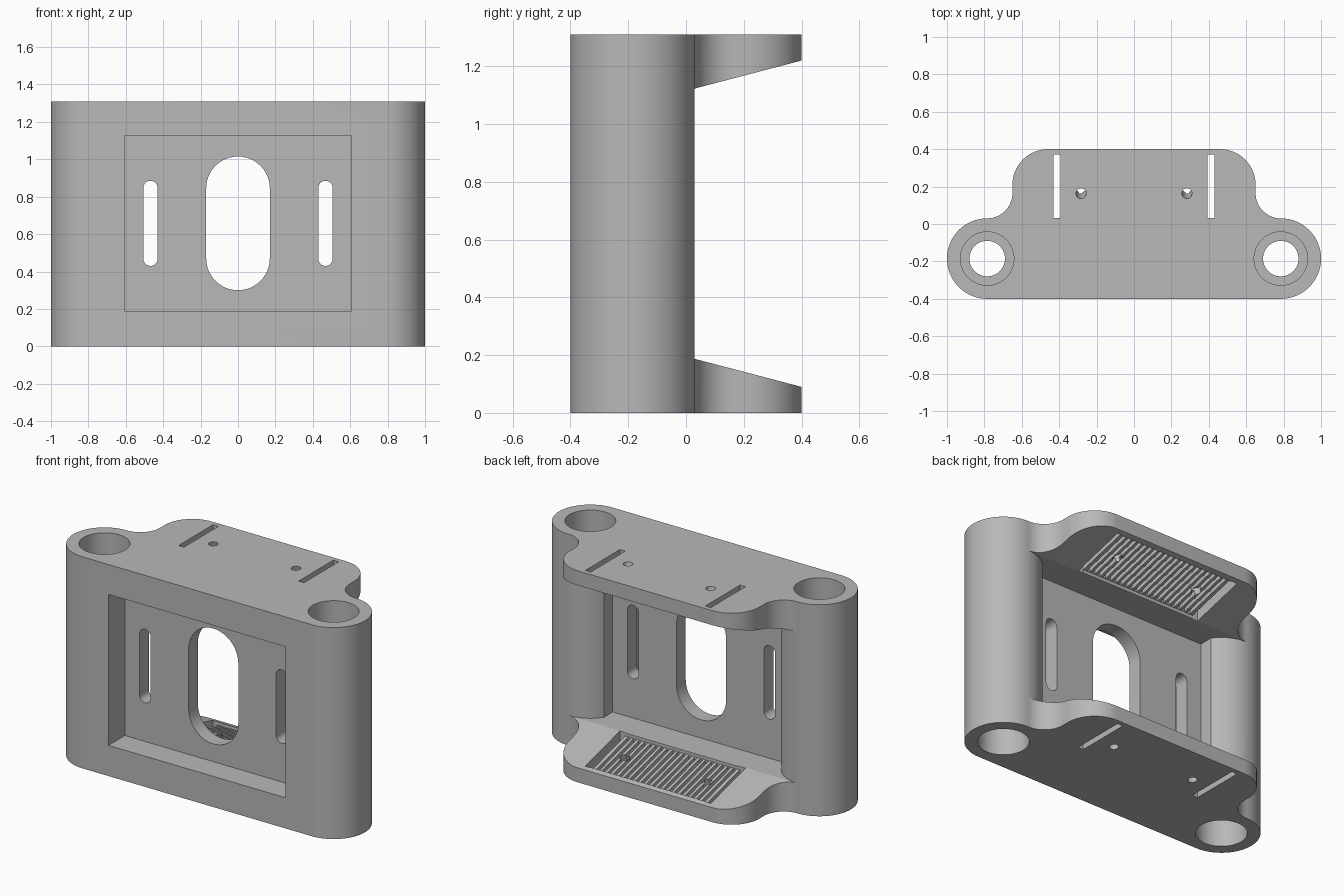
import bpy, bmesh, math
from mathutils import Matrix, Vector

cube = bpy.data.objects.get("Cube")
if cube:
    bpy.data.objects.remove(cube, do_unlink=True)

H = 1.31            # overall height
RAIL_X, RAIL_Y, RAIL_R = 0.785, -0.185, 0.215
EDGE = 0.03         # rear limit of the rails
LEDGE = 0.187       # shelf thickness at the rails
SLOPE = 0.262       # shelf taper

grey = bpy.data.materials.new("grey plastic")
grey.use_nodes = True
grey.diffuse_color = (0.48, 0.48, 0.48, 1)
grey.node_tree.nodes["Principled BSDF"].inputs["Base Color"].default_value = (0.48, 0.48, 0.48, 1)


def arc(cx, cy, r, a, b, n=24):
    angles = [math.radians(a + (b - a) * i / n) for i in range(n + 1)]
    return [(cx + r * math.cos(t), cy + r * math.sin(t)) for t in angles]


def mirrored(points):
    """Close a right-hand outline with its left-hand copy."""
    return points + [(-x, y) for x, y in reversed(points)]


def prism(bm, points, axis, lo, hi):
    """Extrude a closed outline along an axis."""
    place = {"x": lambda p, d: (d, p[0], p[1]),
             "y": lambda p, d: (p[0], d, p[1]),
             "z": lambda p, d: (p[0], p[1], d)}[axis]
    a = [bm.verts.new(place(p, lo)) for p in points]
    b = [bm.verts.new(place(p, hi)) for p in points]
    bm.faces.new(a)
    bm.faces.new(b)
    n = len(points)
    for i in range(n):
        j = (i + 1) % n
        bm.faces.new((a[i], a[j], b[j], b[i]))


def flip_copy(bm):
    """Repeat everything on the upper shelf."""
    dup = bmesh.ops.duplicate(bm, geom=bm.verts[:] + bm.edges[:] + bm.faces[:])
    for v in dup["geom"]:
        if isinstance(v, bmesh.types.BMVert):
            v.co.z = H - v.co.z


def make(name, bm):
    bmesh.ops.recalc_face_normals(bm, faces=bm.faces[:])
    me = bpy.data.meshes.new(name)
    bm.to_mesh(me)
    bm.free()
    me.materials.append(grey)
    ob = bpy.data.objects.new(name, me)
    bpy.context.collection.objects.link(ob)
    return ob


def cut(body, bm):
    tool = make("cutter", bm)
    tool.hide_render = True
    mod = body.modifiers.new("cut", "BOOLEAN")
    mod.operation, mod.solver, mod.object = "DIFFERENCE", "EXACT", tool
    bpy.context.view_layer.objects.active = body
    bpy.ops.object.modifier_apply(modifier=mod.name)
    bpy.data.objects.remove(tool, do_unlink=True)


def shelf(y, drop=0.0):
    return LEDGE - SLOPE * (y - EDGE) - drop


# Body: rounded rails with a rear shelf outline
outline = arc(RAIL_X, RAIL_Y, RAIL_R, -90, 90, 48)
outline += arc(RAIL_X, 0.165, 0.135, -90, -180)
outline += arc(0.46, 0.21, 0.19, 0, 90)
bm = bmesh.new()
prism(bm, mirrored(outline), "z", 0, H)
body = make("carriage_body", bm)

# Rear opening between the rails
inner = 0.607
start = math.degrees(math.acos((inner - RAIL_X) / RAIL_R))
bm = bmesh.new()
prism(bm, mirrored([(inner, -0.15)] + arc(RAIL_X, RAIL_Y, RAIL_R, start, 90)
                   + [(1.1, EDGE), (1.1, 0.6)]), "z", LEDGE, H - LEDGE)
cut(body, bm)

# Taper on both shelves
bm = bmesh.new()
prism(bm, [(EDGE, LEDGE), (0.5, shelf(0.5)), (0.5, H - shelf(0.5)),
           (EDGE, H - LEDGE)], "x", -1.2, 1.2)
cut(body, bm)

# Front pocket
bm = bmesh.new()
prism(bm, [(-inner, 0.19), (inner, 0.19), (inner, 1.125), (-inner, 1.125)], "y", -0.6, -0.24)
cut(body, bm)

# Central window and side slots through the wall
bm = bmesh.new()
for x, r, lo, hi in ((0, 0.17, 0.3, 1.015), (-0.468, 0.038, 0.43, 0.885),
                     (0.468, 0.038, 0.43, 0.885)):
    prism(bm, arc(x, hi - r, r, 0, 180) + arc(x, lo + r, r, 180, 360), "y", -0.5, 0.0)
cut(body, bm)

# Rail bores with a wider bearing seat at each end
bm = bmesh.new()
for s in (-1, 1):
    prism(bm, arc(s * RAIL_X, RAIL_Y, 0.143, 0, 360 - 7.5, 47), "z", -0.1, 0.46)
flip_copy(bm)
cut(body, bm)
bm = bmesh.new()
for s in (-1, 1):
    prism(bm, arc(s * RAIL_X, RAIL_Y, 0.095, 0, 360 - 7.5, 47), "z", -0.2, H + 0.2)
cut(body, bm)

# Shallow recess for the belt on each shelf
y0, y1 = 0.035, 0.368
bm = bmesh.new()
prism(bm, [(y0, shelf(y0, 0.02)), (y1, shelf(y1, 0.02)), (y1, 0.3), (y0, 0.3)], "x", -0.41, 0.41)
flip_copy(bm)
cut(body, bm)

# Belt teeth
bm = bmesh.new()
count, pitch = 20, 0.038
for i in range(count):
    x = (i - (count - 1) / 2) * pitch
    prism(bm, [(y0 + 0.002, shelf(y0, 0.05)), (y1 - 0.002, shelf(y1, 0.05)),
               (y1 - 0.002, 0.28), (y0 + 0.002, 0.28)], "x", x - 0.01, x + 0.01)
flip_copy(bm)
cut(body, bm)

# Belt slots through the shelves
bm = bmesh.new()
for s in (-1, 1):
    prism(bm, [(s * 0.393, 0.032), (s * 0.43, 0.032), (s * 0.43, 0.371), (s * 0.393, 0.371)],
          "z", -0.1, 0.4)
flip_copy(bm)
cut(body, bm)

# Screw holes square to the tapered faces
bm = bmesh.new()
tilt = Matrix.Rotation(-math.atan(SLOPE), 4, "X")
for s in (-1, 1):
    move = Matrix.Translation(Vector((s * 0.283, 0.163, 0)))
    bmesh.ops.create_cone(bm, cap_ends=True, segments=24, radius1=0.027, radius2=0.027,
                          depth=0.6, matrix=move @ tilt)
flip_copy(bm)
cut(body, bm)

# Smooth the round faces, keep the edges crisp
bpy.ops.object.select_all(action="DESELECT")
body.select_set(True)
bpy.context.view_layer.objects.active = body
bpy.ops.object.shade_smooth_by_angle(angle=math.radians(25))
